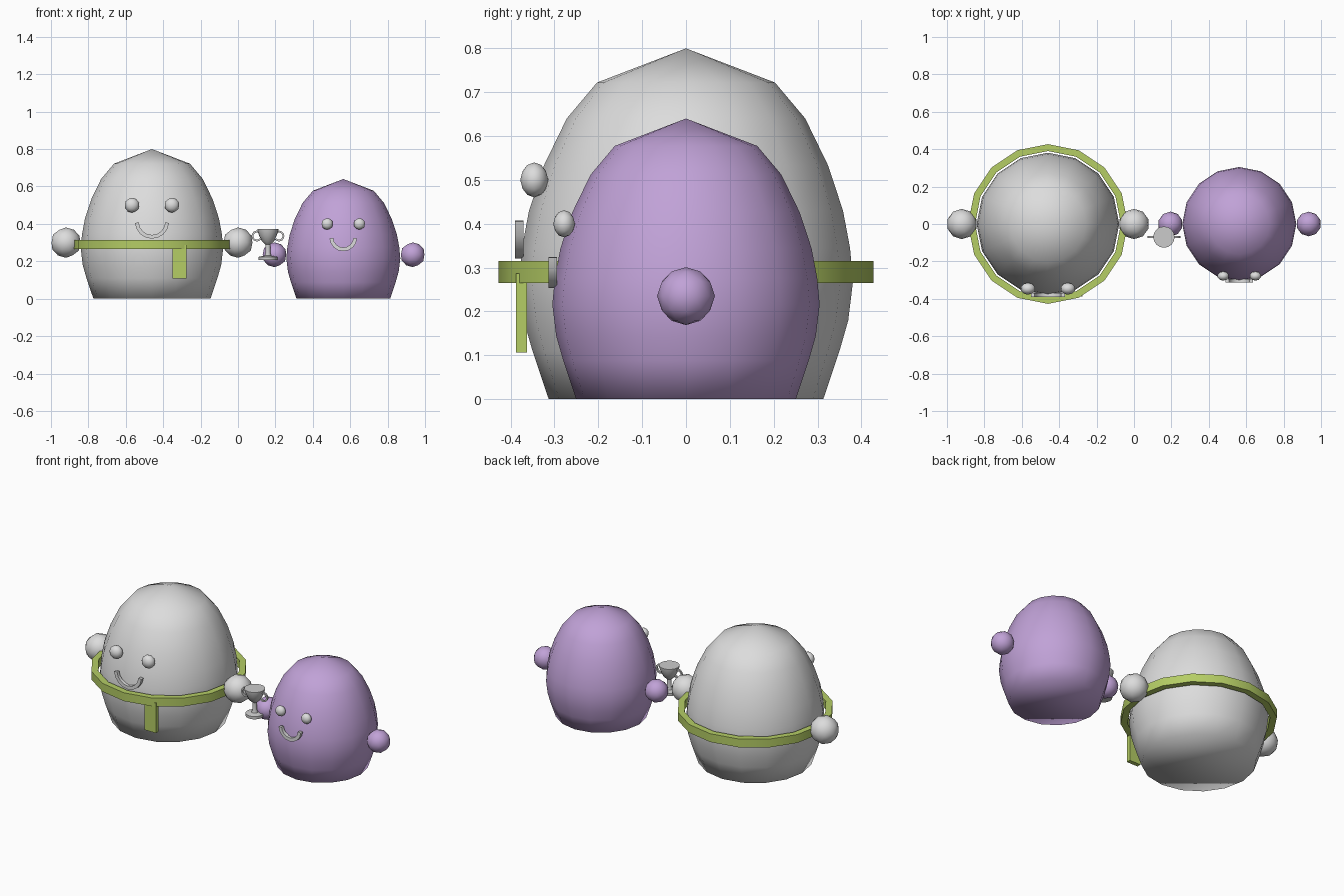
import bpy, bmesh, math
from mathutils import Matrix

if "Cube" in bpy.data.objects:
    bpy.data.objects.remove(bpy.data.objects["Cube"])


def material(name, rgb):
    m = bpy.data.materials.new(name)
    m.diffuse_color = (*rgb, 1)
    m.use_nodes = True
    m.node_tree.nodes["Principled BSDF"].inputs["Base Color"].default_value = m.diffuse_color
    return m


WHITE = material("soft white", (0.72, 0.72, 0.72))
PURPLE = material("lilac", (0.53, 0.36, 0.68))
GREEN = material("lime green", (0.46, 0.61, 0.13))
SILVER = material("silver", (0.60, 0.60, 0.60))


def finish(name, bm, mat, loc=(0, 0, 0), smooth=None):
    """Turn a bmesh into an object; smooth is an angle in degrees."""
    bmesh.ops.recalc_face_normals(bm, faces=bm.faces[:])
    me = bpy.data.meshes.new(name)
    bm.to_mesh(me)
    bm.free()
    me.materials.append(mat)
    ob = bpy.data.objects.new(name, me)
    bpy.context.collection.objects.link(ob)
    ob.location = loc
    if smooth:
        bpy.ops.object.select_all(action='DESELECT')
        ob.select_set(True)
        bpy.context.view_layer.objects.active = ob
        if smooth >= 180:
            bpy.ops.object.shade_smooth()
        else:
            bpy.ops.object.shade_smooth_by_angle(angle=math.radians(smooth))
    return ob


def lathe(name, profile, mat, loc, seg=16, closed=False, smooth=35):
    """Spin (radius, z) points around z; open ends on the axis or capped."""
    bm = bmesh.new()
    rings = []
    for r, z in profile:
        if r == 0:
            rings.append([bm.verts.new((0, 0, z))] * seg)
        else:
            rings.append([bm.verts.new((r * math.cos(2 * math.pi * i / seg),
                                        r * math.sin(2 * math.pi * i / seg), z))
                          for i in range(seg)])
    pairs = list(zip(rings, rings[1:]))
    if closed:
        pairs.append((rings[-1], rings[0]))
    for a, b in pairs:
        for i in range(seg):
            j = (i + 1) % seg
            quad = list(dict.fromkeys((a[i], a[j], b[j], b[i])))
            bm.faces.new(quad)
    if not closed:
        for ring in (rings[0], rings[-1]):
            if ring[0] is not ring[1]:
                bm.faces.new(ring)
    return finish(name, bm, mat, loc, smooth)


def ball(name, r, mat, loc, scale=(1, 1, 1)):
    bm = bmesh.new()
    bmesh.ops.create_icosphere(bm, subdivisions=2, radius=r)
    bmesh.ops.scale(bm, vec=scale, verts=bm.verts)
    return finish(name, bm, mat, loc, 180)


def arc_tube(name, radius, half, start, end, steps, mat, loc, depth):
    """Square-section bar bent along an arc in the xz plane."""
    bm = bmesh.new()
    prev = first = None
    for i in range(steps + 1):
        a = math.radians(start + (end - start) * i / steps)
        ring = [bm.verts.new(((radius + dr) * math.cos(a), dy,
                              (radius + dr) * math.sin(a)))
                for dr, dy in ((-half, -depth), (half, -depth),
                               (half, depth), (-half, depth))]
        if prev:
            for k in range(4):
                bm.faces.new((prev[k], prev[(k + 1) % 4],
                              ring[(k + 1) % 4], ring[k]))
        else:
            first = ring
        prev = ring
    bm.faces.new(first)
    bm.faces.new(prev)
    return finish(name, bm, mat, loc, 35)


# Egg-shaped bodies share one profile, from the base up to the crown
EGG = [(0.313, 0), (0.350, 0.11), (0.370, 0.18), (0.381, 0.27), (0.374, 0.345),
       (0.358, 0.43), (0.324, 0.533), (0.272, 0.64), (0.203, 0.722), (0, 0.80)]


def figure(label, x, size, mat, hand_x, hand_z, hand_r, eye, smile):
    lathe(label + "_body", [(r * size, z * size) for r, z in EGG], mat,
          (x, 0, 0), smooth=180)
    # Hands float at both sides
    for side, hx in zip(("left", "right"), hand_x):
        ball(f"{label}_{side}_hand", hand_r, mat, (hx, 0, hand_z))
    # Eyes
    ex, ey, ez, er = eye
    for side, s in (("left", -1), ("right", 1)):
        ball(f"{label}_{side}_eye", er, WHITE, (x + s * ex, ey, ez), (1, 0.8, 1))
    # Smile
    sr, sy, sz = smile
    arc_tube(label + "_smile", sr, 0.010, 184, 356, 8, WHITE, (x, sy, sz), 0.010)


figure("large_figure", -0.46, 1.0, WHITE, (-0.92, 0.0), 0.30, 0.081,
       (0.107, -0.346, 0.50, 0.040), (0.081, -0.38, 0.412))
figure("small_figure", 0.563, 0.8, PURPLE, (0.195, 0.934), 0.235, 0.066,
       (0.086, -0.278, 0.40, 0.031), (0.064, -0.304, 0.328))

# Belt around the large figure with a hanging end
lathe("belt", [(0.390, 0.265), (0.427, 0.265), (0.427, 0.315), (0.390, 0.315)],
      GREEN, (-0.46, 0, 0), closed=True)
bm = bmesh.new()
bmesh.ops.create_cube(bm, size=1)
bmesh.ops.scale(bm, vec=(0.075, 0.025, 0.18), verts=bm.verts)
finish("belt_end", bm, GREEN, (-0.312, -0.375, 0.197))

# Trophy: base, stem and cup in one turned shape
lathe("trophy_cup", [(0.050, 0.208), (0.050, 0.224), (0.018, 0.230),
                     (0.013, 0.245), (0.013, 0.290), (0.032, 0.306),
                     (0.046, 0.335), (0.057, 0.366), (0.057, 0.372)],
      SILVER, (0.16, -0.07, 0))
# Trophy handles
for side, s in (("left", -1), ("right", 1)):
    mid = 180 if s < 0 else 0
    arc_tube(f"trophy_{side}_handle", 0.024, 0.005, mid - 140, mid + 140, 10,
             SILVER, (0.16 + s * 0.059, -0.07, 0.335), 0.005)
